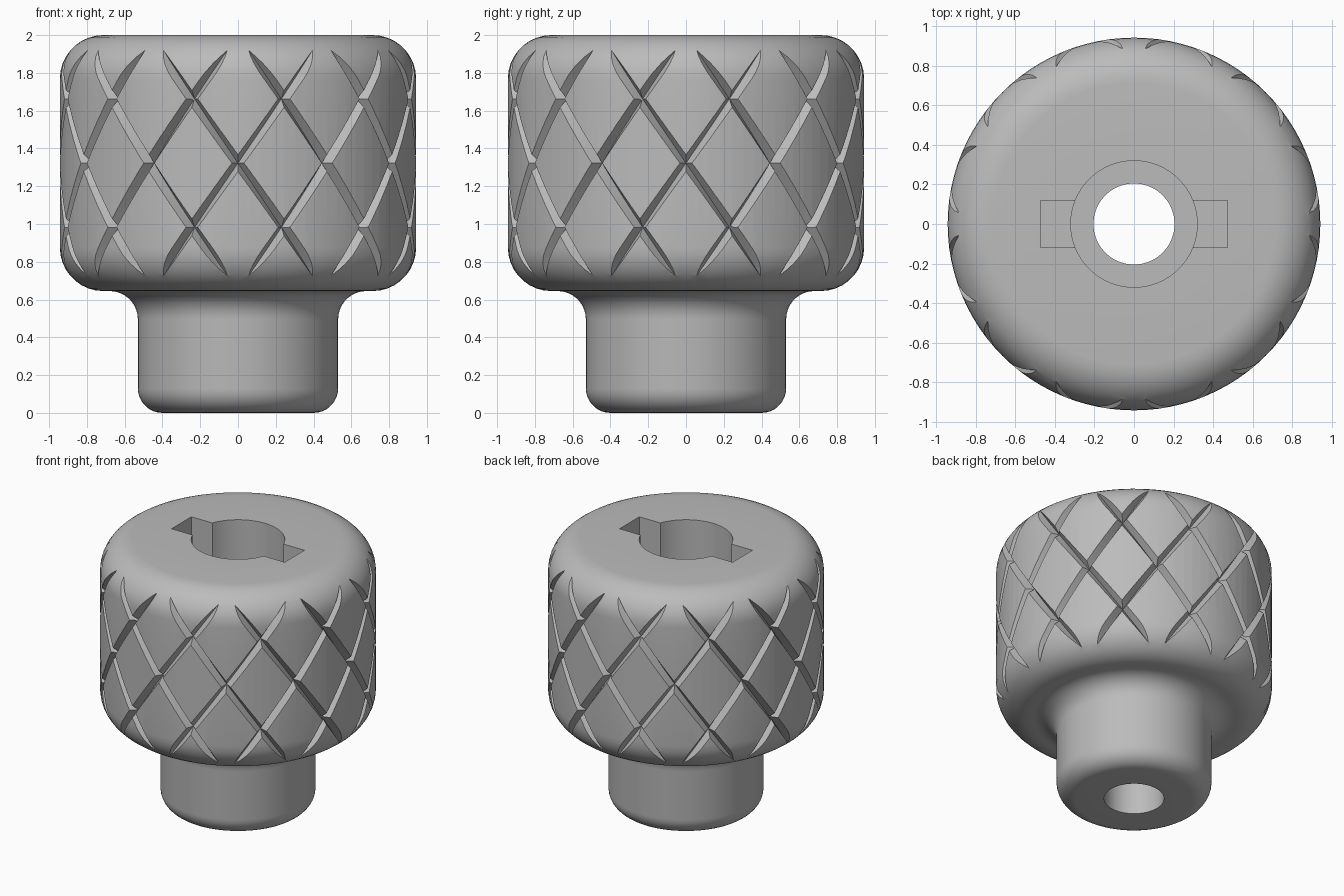
import bpy, bmesh, math
from mathutils import Matrix

if "Cube" in bpy.data.objects:
    bpy.data.objects.remove(bpy.data.objects["Cube"])

SEG = 96          # facets around the axis
R, FIL = 0.943, 0.23
BOTTOM, TOP = 0.645, 2.0

grey = bpy.data.materials.new("plain grey")
grey.diffuse_color = (0.5, 0.5, 0.5, 1)
grey.use_nodes = True
grey.node_tree.nodes["Principled BSDF"].inputs["Base Color"].default_value = grey.diffuse_color


def make_object(name, bm):
    bmesh.ops.recalc_face_normals(bm, faces=bm.faces)
    mesh = bpy.data.meshes.new(name)
    bm.to_mesh(mesh)
    bm.free()
    mesh.materials.append(grey)
    obj = bpy.data.objects.new(name, mesh)
    bpy.context.collection.objects.link(obj)
    return obj


def arc(cx, cz, r, a0, a1, n=9):
    angles = [math.radians(a0 + (a1 - a0) * i / n) for i in range(n + 1)]
    return [(cx + r * math.cos(a), cz + r * math.sin(a)) for a in angles]


def bridge(bm, loops, closed):
    """Join successive rings of vertices with quads."""
    n, m = len(loops), len(loops[0])
    for i in range(n if closed else n - 1):
        a, b = loops[i], loops[(i + 1) % n]
        for j in range(m):
            k = (j + 1) % m
            bm.faces.new((a[j], a[k], b[k], b[j]))


def lathe(name, profile):
    bm = bmesh.new()
    rings = []
    for s in range(SEG):
        t = math.tau * s / SEG
        rings.append([bm.verts.new((r * math.cos(t), r * math.sin(t), z))
                      for r, z in profile])
    bridge(bm, rings, True)
    return make_object(name, bm)


def groove_set(name, direction):
    """Twelve helical V-section cutters winding one way."""
    bm = bmesh.new()
    floor_r, outer_r, half = 0.888, 1.05, 0.076
    steps = 48
    for g in range(12):
        rings = []
        for i in range(steps + 1):
            z = 0.68 + (1.965 - 0.68) * i / steps
            a = (math.radians(30 * g - 90)
                 + direction * math.radians(15) * (z - 1.3225) / 0.34)
            ring = []
            for r, w in ((floor_r, 0), (outer_r, half), (outer_r, -half)):
                t = a + direction * 0.809 * w / r
                ring.append(bm.verts.new((r * math.cos(t), r * math.sin(t),
                                          z - 0.588 * w)))
            rings.append(ring)
        bridge(bm, rings, False)
        bm.faces.new(rings[0])
        bm.faces.new(rings[-1])
    return make_object(name, bm)


def cut(target, cutter):
    mod = target.modifiers.new("cut", 'BOOLEAN')
    mod.operation = 'DIFFERENCE'
    mod.solver = 'EXACT'
    mod.object = cutter
    bpy.context.view_layer.objects.active = target
    bpy.ops.object.modifier_apply(modifier=mod.name)
    bpy.data.objects.remove(cutter, do_unlink=True)


# Knob body: stem, filleted neck, rounded head, stepped bore
profile = [(0.205, 0.0)]
profile += arc(0.40, 0.13, 0.13, -90, 0)
profile += arc(0.68, BOTTOM - 0.15, 0.15, 180, 90)
profile += arc(R - FIL, BOTTOM + FIL, FIL, -90, 0)
profile += arc(R - FIL, TOP - FIL, FIL, 0, 90)
profile += [(0.32, TOP), (0.32, 1.35), (0.205, 1.35)]
knob = lathe("knob", profile)

# Key slot across the bore
bm = bmesh.new()
bmesh.ops.create_cube(bm, size=1.0, matrix=Matrix.Translation((0, 0, 1.75))
                      @ Matrix.Diagonal((0.944, 0.236, 0.7, 1)))
cut(knob, make_object("slot_cutter", bm))

# Diamond grip grooves, both windings
for d in (1, -1):
    cut(knob, groove_set("groove_cutter", d))

bpy.ops.object.select_all(action='DESELECT')
knob.select_set(True)
bpy.context.view_layer.objects.active = knob
bpy.ops.object.shade_smooth_by_angle(angle=math.radians(25))
